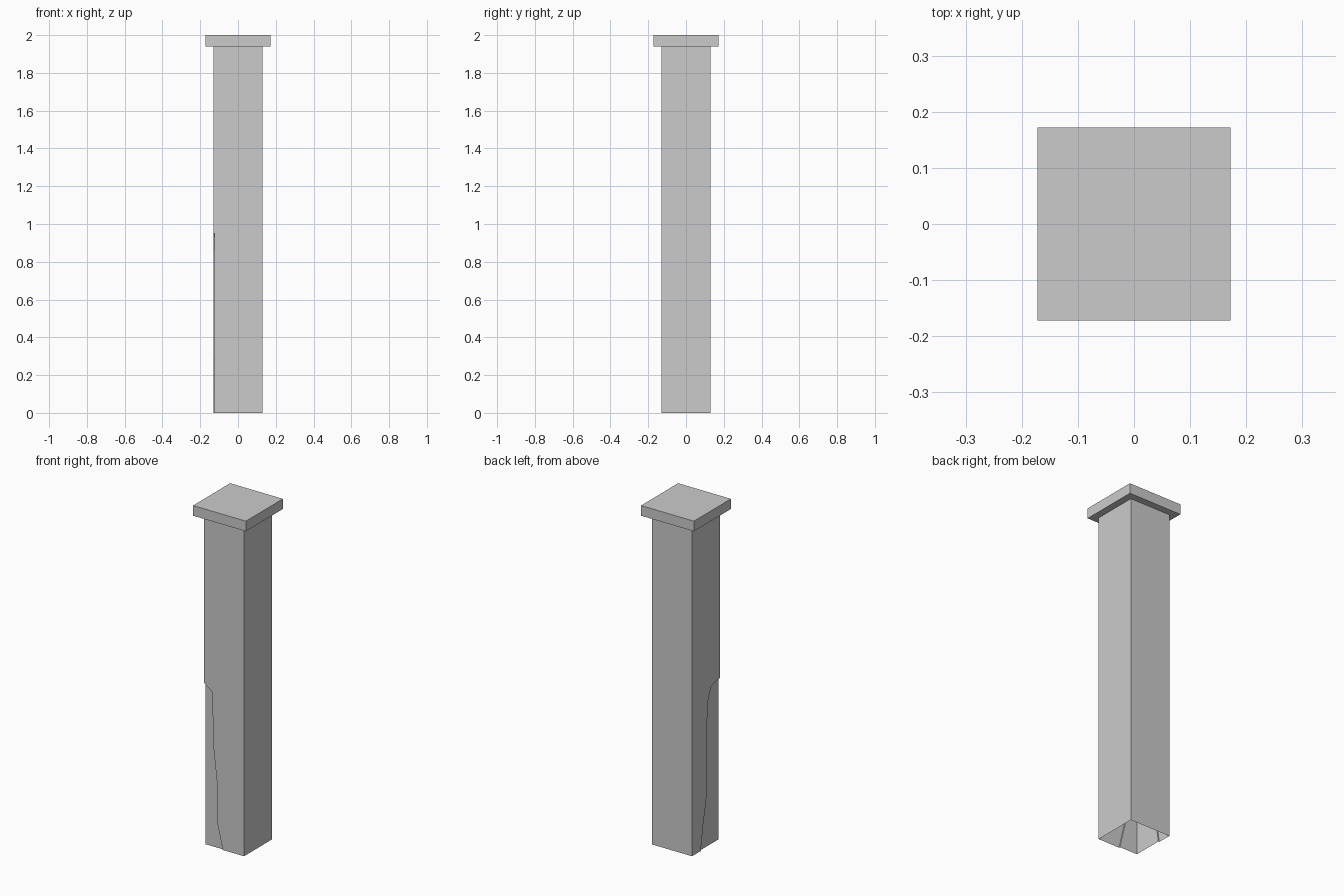
import bpy, bmesh

if "Cube" in bpy.data.objects:
    bpy.data.objects.remove(bpy.data.objects["Cube"])

H = 0.131      # shaft half width
C = 0.172      # cap half width
ZC = 1.94      # underside of cap
D = 0.007      # depth of the chipped corner
ZT = 0.953     # top of the chip on the corner edge

# Ragged chip outline from the ground up: (x, z) on front, (y, z) on left
front = [(-0.008, 0), (-0.042, 0.145), (-0.042, 0.36), (-0.069, 0.6), (-0.076, 0.913)]
left = [(0.05, 0), (0.028, 0.14), (-0.005, 0.306), (-0.005, 0.69), (-0.019, 0.86), (-0.047, 0.935)]

bm = bmesh.new()


def vert(x, y, z):
    return bm.verts.new((x, y, z))


def square(h, z):
    return [vert(-h, -h, z), vert(h, -h, z), vert(h, h, z), vert(-h, h, z)]


def bridge(a, b):
    for i in range(4):
        j = (i + 1) % 4
        bm.faces.new((a[i], a[j], b[j], b[i]))


# Cap: overhang, sides and top
neck, low, high = square(H, ZC), square(C, ZC), square(C, 2.0)
bridge(neck, low)
bridge(low, high)
bm.faces.new(high)

# Outer shaft, open at the bottom
br, bk, bl = vert(H, -H, 0), vert(H, H, 0), vert(-H, H, 0)
tip = vert(-H, -H, ZT)
f_out = [vert(x, -H, z) for x, z in front]
l_out = [vert(-H, y, z) for y, z in left]
bm.faces.new([br, neck[1], neck[0], tip] + f_out[::-1])
bm.faces.new([bl, neck[3], neck[0], tip] + l_out[::-1])
bm.faces.new((br, bk, neck[2], neck[1]))
bm.faces.new((bk, bl, neck[3], neck[2]))

# Recessed corner where the surface has chipped away
tip_in, foot_in = vert(-H + D, -H + D, ZT), vert(-H + D, -H + D, 0)
f_in = [vert(x, -H + D, z) for x, z in front]
l_in = [vert(-H + D, y, z) for y, z in left]
bm.faces.new([foot_in] + f_in + [tip_in])
bm.faces.new([foot_in] + l_in + [tip_in])

# Thin broken edge joining both surfaces
for outer, inner in ((f_out + [tip], f_in + [tip_in]), (l_out + [tip], l_in + [tip_in])):
    for i in range(len(outer) - 1):
        bm.faces.new((outer[i], outer[i + 1], inner[i + 1], inner[i]))

bmesh.ops.recalc_face_normals(bm, faces=bm.faces[:])
mesh = bpy.data.meshes.new("chipped_pillar")
bm.to_mesh(mesh)
bm.free()
bpy.context.collection.objects.link(bpy.data.objects.new("chipped_pillar", mesh))
